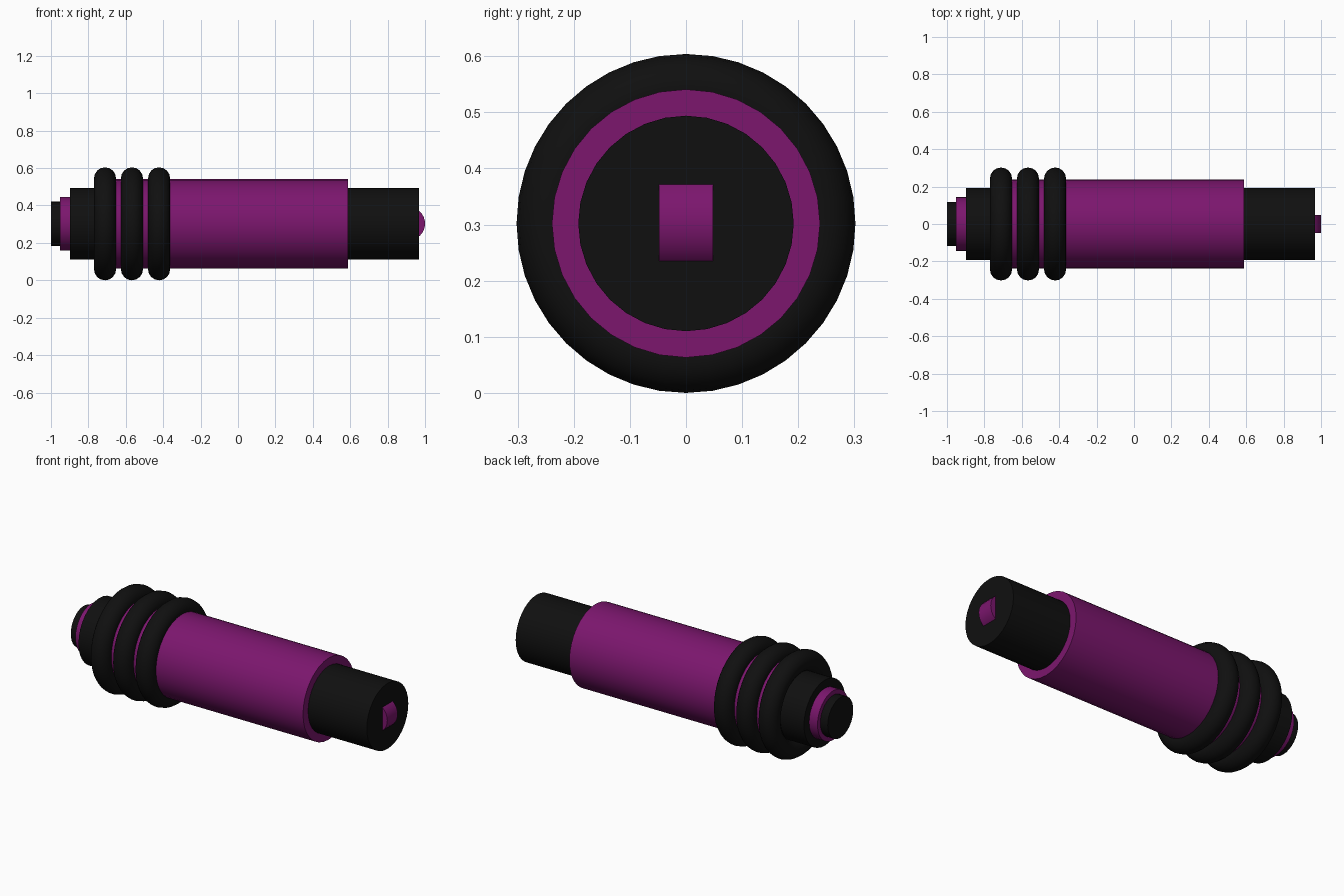
import bpy
from math import pi, radians

if "Cube" in bpy.data.objects:
    bpy.data.objects.remove(bpy.data.objects["Cube"])

AXIS_Z = 0.302


def material(name, rgb):
    m = bpy.data.materials.new(name)
    m.diffuse_color = (*rgb, 1)
    m.use_nodes = True
    m.node_tree.nodes["Principled BSDF"].inputs["Base Color"].default_value = m.diffuse_color
    return m


BLACK = material("black", (0.005, 0.005, 0.005))
PURPLE = material("purple", (0.2, 0.008, 0.155))


def finish(name, mat):
    ob = bpy.context.object
    ob.name = name
    ob.data.materials.append(mat)
    bpy.ops.object.transform_apply(location=False, rotation=True, scale=True)
    bpy.ops.object.shade_smooth_by_angle(angle=radians(35))
    return ob


def barrel(name, x0, x1, radius, mat):
    # cylinder lying along x between x0 and x1
    bpy.ops.mesh.primitive_cylinder_add(
        vertices=32, radius=radius, depth=x1 - x0,
        location=((x0 + x1) / 2, 0, AXIS_Z), rotation=(0, pi / 2, 0))
    return finish(name, mat)


# stepped body
barrel("core", -0.898, 0.968, 0.192, BLACK)
barrel("sleeve", -0.711, 0.588, 0.239, PURPLE)
barrel("end_collar", -0.952, -0.89, 0.144, PURPLE)
barrel("end_button", -1.0, -0.94, 0.118, BLACK)

# grip rings
for i, x in enumerate((-0.711, -0.567, -0.422)):
    bpy.ops.mesh.primitive_torus_add(
        major_radius=0.243, minor_radius=0.059,
        major_segments=40, minor_segments=16,
        location=(x, 0, AXIS_Z), rotation=(0, pi / 2, 0))
    finish(f"grip_ring_{i + 1}", BLACK)

# thumb wheel, sunk into the front end with its rim showing
bpy.ops.mesh.primitive_cylinder_add(
    vertices=32, radius=0.09, depth=0.096,
    location=(0.91, 0, AXIS_Z + 0.001), rotation=(pi / 2, 0, 0))
finish("thumb_wheel", PURPLE)
